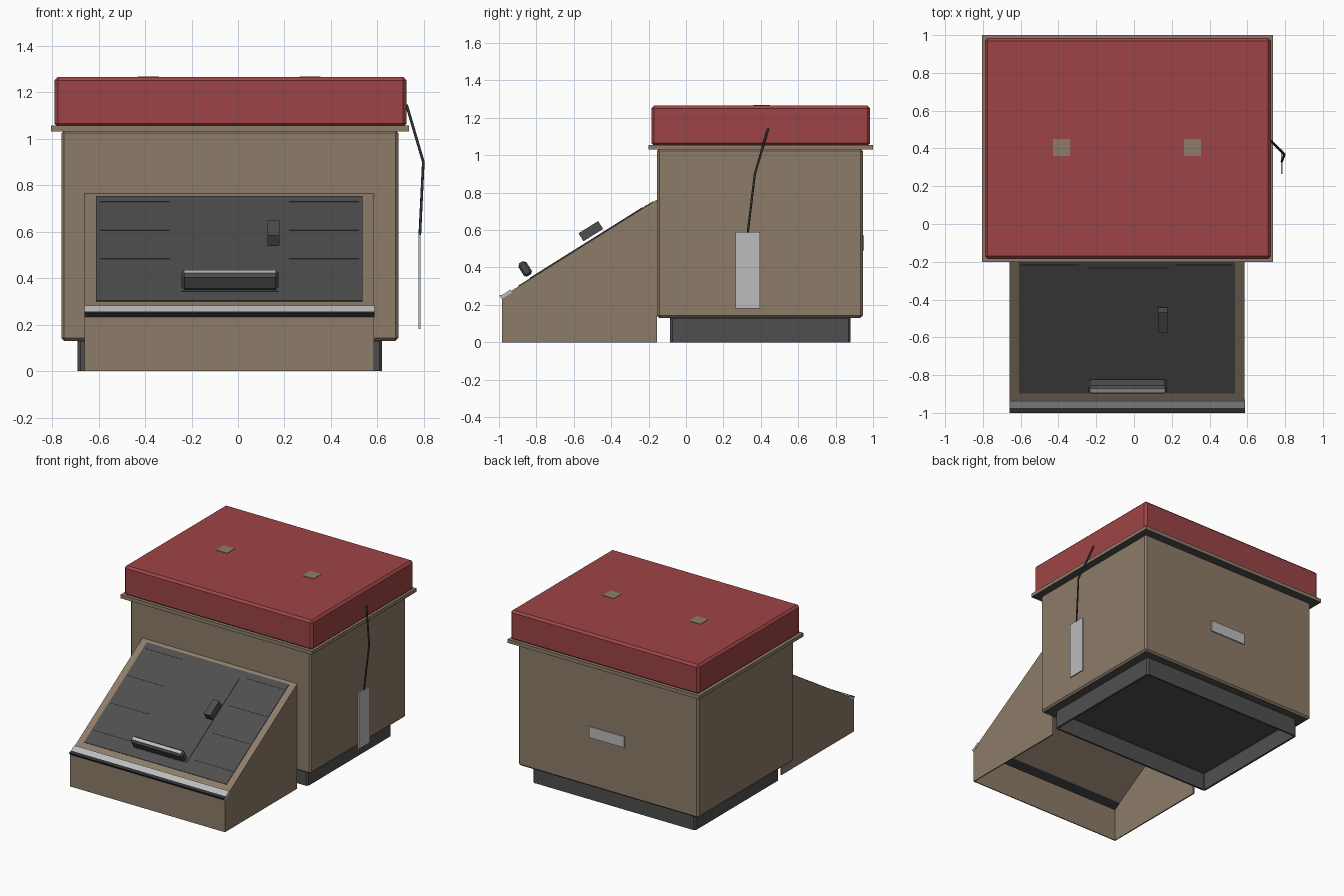
import bpy, bmesh, math
from mathutils import Matrix, Vector

if "Cube" in bpy.data.objects:
    bpy.data.objects.remove(bpy.data.objects["Cube"], do_unlink=True)


def material(name, rgb):
    """Flat material from an sRGB 0-255 colour."""
    lin = [((c / 255 + 0.055) / 1.055) ** 2.4 for c in rgb] + [1]
    m = bpy.data.materials.new(name)
    m.use_nodes = True
    m.diffuse_color = lin
    bsdf = m.node_tree.nodes["Principled BSDF"]
    bsdf.inputs["Base Color"].default_value = lin
    bsdf.inputs["Roughness"].default_value = 0.7
    return m


RED = material("lid red", (158, 68, 70))
TAN = material("shell tan", (141, 124, 105))
DARK = material("dark grey", (79, 79, 79))
LIGHT = material("light grey", (188, 188, 188))
BLACK = material("near black", (48, 52, 54))


def finish(name, bm, *mats):
    bmesh.ops.recalc_face_normals(bm, faces=bm.faces)
    me = bpy.data.meshes.new(name)
    bm.to_mesh(me)
    bm.free()
    for m in mats:
        me.materials.append(m)
    ob = bpy.data.objects.new(name, me)
    bpy.context.scene.collection.objects.link(ob)
    return ob


def box(name, x, y, z, mat, bevel=0, frame=None, under=None):
    """Box from (min, max) ranges; 'under' colours the downward face."""
    bm = bmesh.new()
    bmesh.ops.create_cube(bm, size=1)
    for v in bm.verts:
        v.co = [r[0] + (c + 0.5) * (r[1] - r[0]) for c, r in zip(v.co, (x, y, z))]
    if bevel:
        bmesh.ops.bevel(bm, geom=bm.edges[:], offset=bevel, segments=1, affect='EDGES')
    bm.normal_update()
    if under:
        for f in bm.faces:
            f.material_index = int(f.normal.z < -0.9)
    if frame:
        bm.transform(frame)
    return finish(name, bm, *([mat, under] if under else [mat]))


def prism(name, profile, x0, x1, *mats, caps=True):
    """Extrude a (y, z) profile along x."""
    bm = bmesh.new()
    rows = [[bm.verts.new((x, y, z)) for y, z in profile] for x in (x0, x1)]
    n = len(profile)
    for i in range(n):
        j = (i + 1) % n
        bm.faces.new((rows[0][i], rows[0][j], rows[1][j], rows[1][i]))
    if caps:
        bm.faces.new(rows[0])
        bm.faces.new(rows[1])
    return finish(name, bm, *mats)


# Main body, flange and lid
box("body", (-0.76, 0.69), (-0.155, 0.945), (0.13, 1.035), TAN, 0.012, under=DARK)
box("lid_flange", (-0.805, 0.735), (-0.2, 1.0), (1.03, 1.056), TAN, under=DARK)
box("lid", (-0.79, 0.725), (-0.185, 0.985), (1.05, 1.265), RED, 0.015)
for side, cx in (("right", -0.385), ("left", 0.31)):
    box(f"lid_patch_{side}", (cx - 0.045, cx + 0.045), (0.36, 0.45), (1.262, 1.268), TAN)

# Hollow base skirt with thin walls
base = box("base_skirt", (-0.69, 0.62), (-0.085, 0.88), (0, 0.14), DARK, 0.012)
bm = bmesh.new()
bm.from_mesh(base.data)
bm.normal_update()
bmesh.ops.delete(bm, geom=[f for f in bm.faces if f.normal.z < -0.5], context='FACES')
for v in bm.verts:
    if v.co.z < 0.02:
        v.co.z = 0
bm.to_mesh(base.data)
bm.free()
wall = base.modifiers.new("wall", 'SOLIDIFY')
wall.thickness = 0.015

# Front hood: wedge shell open underneath and behind
FRONT, BACK, LOW, HIGH = -0.985, -0.155, 0.243, 0.763
hood = prism("front_hood", [(FRONT, 0), (FRONT, LOW), (BACK, HIGH), (BACK, 0)],
             -0.66, 0.585, TAN)
bm = bmesh.new()
bm.from_mesh(hood.data)
bm.normal_update()
bmesh.ops.delete(bm, geom=[f for f in bm.faces if f.normal.z < -0.9 or f.normal.y > 0.9],
                 context='FACES')
bm.to_mesh(hood.data)
bm.free()
shell = hood.modifiers.new("shell", 'SOLIDIFY')
shell.thickness = 0.01

# Local frame on the sloping face: y runs up the slope, z points outward
angle = math.atan2(HIGH - LOW, BACK - FRONT)
slope = Matrix.Translation((0, FRONT, LOW)) @ Matrix.Rotation(angle, 4, 'X')

box("sloping_panel", (-0.61, 0.535), (0.106, 0.955), (-0.002, 0.004), DARK, frame=slope)
box("door", (-0.243, 0.174), (0.179, 0.89), (0, 0.007), DARK, frame=slope)
for i in range(4):
    s = 0.211 + i * 0.232
    for side, x in (("right", (-0.596, -0.295)), ("left", (0.22, 0.52))):
        box(f"panel_rib_{side}_{i + 1}", x, (s, s + 0.004), (0, 0.006), DARK, frame=slope)
box("latch", (0.127, 0.178), (0.528, 0.652), (0.02, 0.07), DARK, frame=slope)
box("handle", (-0.243, 0.174), (0.16, 0.21), (0.02, 0.1), DARK, 0.012, frame=slope)
box("handle_strip", (-0.232, 0.163), (0.172, 0.198), (0.097, 0.103), LIGHT, frame=slope)

# Front edge trim: light top, dark leading faces
trim = prism("front_trim", [(-0.985, 0.232), (-1.0, 0.25), (-0.975, 0.257),
                            (-0.94, 0.282), (-0.93, 0.265)], -0.66, 0.587, LIGHT, BLACK)
for f in trim.data.polygons:
    if f.center.y < -0.98 or f.normal.z < -0.5:
        f.material_index = 1

# Rear plate and hanging side tag
box("rear_plate", (-0.17, 0.115), (0.94, 0.953), (0.49, 0.57), LIGHT)
box("side_tag", (0.777, 0.786), (0.265, 0.395), (0.18, 0.59), LIGHT)

# Cord from lid to tag
cord = bpy.data.curves.new("tag_cord", 'CURVE')
cord.dimensions = '3D'
cord.bevel_depth = 0.006
cord.bevel_resolution = 1
cord.use_fill_caps = True
path = [(0.725, 0.44, 1.145), (0.797, 0.368, 0.9), (0.782, 0.33, 0.585)]
spline = cord.splines.new('POLY')
spline.points.add(len(path) - 1)
for p, co in zip(spline.points, path):
    p.co = (*co, 1)
cord.materials.append(BLACK)
bpy.context.scene.collection.objects.link(bpy.data.objects.new("tag_cord", cord))
